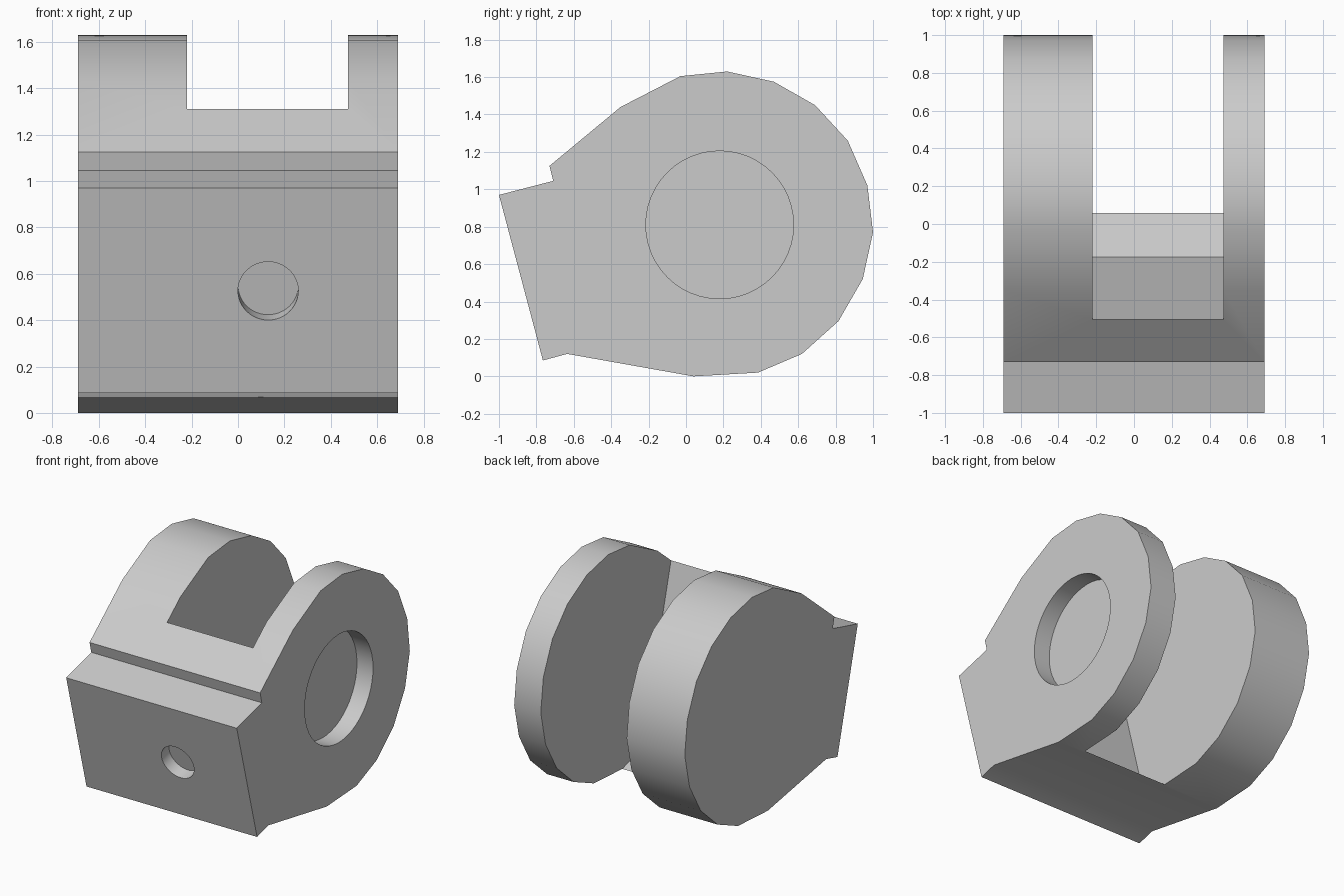
import bpy, bmesh, math
from mathutils import Vector

cube = bpy.data.objects.get("Cube")
if cube:
    bpy.data.objects.remove(cube, do_unlink=True)

# One plain grey for the whole part
grey = bpy.data.materials.new("plain_grey")
grey.use_nodes = True
colour = (0.6, 0.6, 0.6, 1)
grey.diffuse_color = colour
grey.node_tree.nodes["Principled BSDF"].inputs["Base Color"].default_value = colour


def finish(name, bm):
    bmesh.ops.recalc_face_normals(bm, faces=bm.faces)
    mesh = bpy.data.meshes.new(name)
    bm.to_mesh(mesh)
    bm.free()
    mesh.materials.append(grey)
    obj = bpy.data.objects.new(name, mesh)
    bpy.context.collection.objects.link(obj)
    return obj


def prism(name, profile, x0, x1):
    """Side profile of (y, z) points, extruded along x."""
    bm = bmesh.new()
    face = bm.faces.new([bm.verts.new((x0, y, z)) for y, z in profile])
    ext = bmesh.ops.extrude_face_region(bm, geom=[face])
    verts = [v for v in ext["geom"] if isinstance(v, bmesh.types.BMVert)]
    bmesh.ops.translate(bm, verts=verts, vec=(x1 - x0, 0, 0))
    return finish(name, bm)


def plug(name, centre, outward, radius, depth):
    """Round cutter that sinks to the given depth below the surface."""
    bm = bmesh.new()
    bmesh.ops.create_cone(bm, cap_ends=True, segments=48, radius1=radius,
                          radius2=radius, depth=depth * 2)
    obj = finish(name, bm)
    turn = Vector(outward).to_track_quat('Z', 'Y').to_matrix().to_4x4()
    obj.data.transform(turn)
    obj.data.transform(turn.Translation(Vector(centre)))
    return obj


# Body: stepped flat front running into a rounded back
outline = [(-1, .97), (-.71, 1.045), (-.73, 1.125), (-.35, 1.44), (-.03, 1.605),
           (.22, 1.63), (.47, 1.575), (.69, 1.45), (.865, 1.26), (.97, 1.02),
           (1, .77), (.945, .52), (.815, .295), (.62, .12), (.385, .02),
           (.04, 0), (-.635, .12), (-.765, .085)]
body = prism("clevis_body", outline, -.69, .69)

# Slot between the two lugs, its wall parallel to the sloping front
slot = prism("slot_cutter", [(-.638, 1.81), (-.175, .07), (.94, -.26),
                             (1.4, -.26), (1.4, 1.81)], -.22, .475)

# Shallow round recess in the thin lug and blind hole in the front
recess = plug("recess_cutter", (.69, .18, .81), (1, 0, 0), .395, .13)
slope = Vector((0, -.885, -.235)).normalized()
hole = plug("hole_cutter", (.13, -.882, .526), slope, .13, .09)

bpy.context.view_layer.objects.active = body
for cutter in (slot, recess, hole):
    cutter.hide_render = True
    mod = body.modifiers.new(cutter.name, 'BOOLEAN')
    mod.operation = 'DIFFERENCE'
    mod.solver = 'EXACT'
    mod.object = cutter
    bpy.ops.object.modifier_apply(modifier=mod.name)
    bpy.data.objects.remove(cutter, do_unlink=True)

bpy.ops.object.select_all(action='DESELECT')
body.select_set(True)
bpy.ops.object.shade_smooth_by_angle(angle=math.radians(30))
